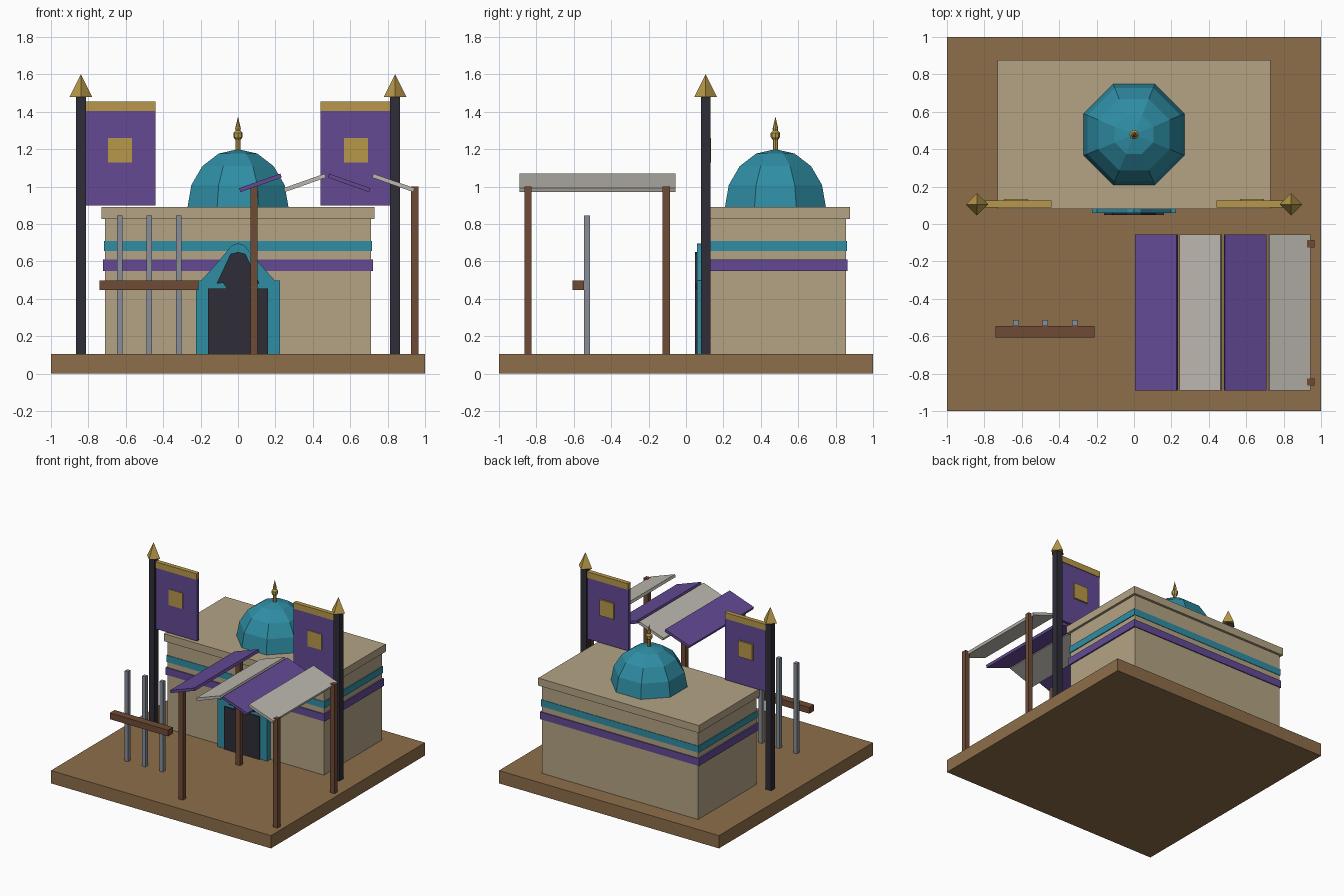
import bpy, bmesh, math

cube = bpy.data.objects.get("Cube")
if cube:
    bpy.data.objects.remove(cube, do_unlink=True)


def material(name, rgb):
    """Flat material from display values, stored as linear."""
    lin = [((c / 255 + 0.055) / 1.055) ** 2.4 for c in rgb] + [1]
    m = bpy.data.materials.new(name)
    m.use_nodes = True
    m.diffuse_color = lin
    m.node_tree.nodes["Principled BSDF"].inputs["Base Color"].default_value = lin
    return m


EARTH = material("earth brown", (141, 110, 74))
SAND = material("sandstone", (180, 164, 133))
TEAL = material("teal", (47, 141, 164))
PURPLE = material("purple", (99, 74, 148))
GOLD = material("gold", (184, 153, 74))
DARK = material("charcoal", (46, 45, 55))
WOOD = material("wood", (112, 75, 54))
CLOTH = material("pale cloth", (188, 184, 175))
STEEL = material("steel", (136, 143, 152))


def finish(name, bm, mat):
    bmesh.ops.recalc_face_normals(bm, faces=bm.faces)
    me = bpy.data.meshes.new(name)
    bm.to_mesh(me)
    bm.free()
    me.materials.append(mat)
    ob = bpy.data.objects.new(name, me)
    bpy.context.scene.collection.objects.link(ob)
    return ob


def box(name, mat, x, y, z):
    """Box from (min, max) pairs."""
    bm = bmesh.new()
    bmesh.ops.create_cube(bm, size=1)
    for v in bm.verts:
        v.co = [(lo + hi) / 2 + c * (hi - lo) for c, (lo, hi) in zip(v.co, (x, y, z))]
    return finish(name, bm, mat)


def around(c, half):
    return (c - half, c + half)


def lathe(name, mat, profile, sides, x, y, turn=0):
    """Faceted solid from (radius, z) points; radius 0 closes to a tip."""
    bm = bmesh.new()
    rings = []
    for r, z in profile:
        n = sides if r else 1
        angles = [turn + math.tau * i / sides for i in range(n)]
        rings.append([bm.verts.new((x + r * math.cos(a), y + r * math.sin(a), z)) for a in angles])
    for a, b in zip(rings, rings[1:]):
        for i in range(sides):
            j = (i + 1) % sides
            corners = [a[i], a[j % len(a)], b[j % len(b)], b[i % len(b)]] if len(a) > 1 else [a[0], b[j], b[i]]
            bm.faces.new(list(dict.fromkeys(corners)))
    for ring in (rings[0], rings[-1]):
        if len(ring) > 1:
            bm.faces.new(ring)
    return finish(name, bm, mat)


def arch(name, mat, half, y):
    """Symmetric panel from the right half of its outline, extruded along y."""
    outline = half + [(-px, pz) for px, pz in reversed(half) if px]
    bm = bmesh.new()
    face = bm.faces.new([bm.verts.new((px, y[0], pz)) for px, pz in outline])
    out = bmesh.ops.extrude_face_region(bm, geom=[face])["geom"]
    bmesh.ops.translate(bm, vec=(0, y[1] - y[0], 0),
                        verts=[v for v in out if isinstance(v, bmesh.types.BMVert)])
    return finish(name, bm, mat)


G = 0.105   # ground level
MID = 0.478  # hall centre along y

# Ground and hall
box("ground_slab", EARTH, (-1, 1), (-1, 1), (0, G))
for name, mat, hx, hy, z in (
        ("hall_walls", SAND, 0.71, 0.378, (G, 0.84)),
        ("purple_band", PURPLE, 0.722, 0.386, (0.55, 0.61)),
        ("teal_band", TEAL, 0.717, 0.382, (0.655, 0.71)),
        ("roof_cornice", SAND, 0.73, 0.398, (0.828, 0.89))):
    box(name, mat, around(0, hx), around(MID, hy), z)

# Dome with finial
dome = [(0.292 * math.cos(a), 0.89 + 0.31 * math.sin(a))
        for a in (math.pi / 8 * i for i in range(4))] + [(0, 1.2)]
lathe("dome", TEAL, dome, 8, 0, MID, math.pi / 8)
lathe("finial", GOLD,
      [(0.014, 1.18), (0.014, 1.25), (0.025, 1.265), (0.025, 1.287),
       (0.013, 1.3), (0.015, 1.31), (0, 1.375)], 8, 0, MID)

# Doorway
arch("door_frame", TEAL,
     [(0.225, G), (0.225, 0.498), (0.197, 0.498), (0.1, 0.605), (0.035, 0.685), (0, 0.697)], (0.058, 0.11))
arch("door_opening", DARK,
     [(0.16, G), (0.16, 0.455), (0.06, 0.455), (0.08, 0.485), (0.115, 0.48),
      (0.04, 0.64), (0, 0.65)], (0.048, 0.08))

# Flag poles and banners
for side, s in (("left", 1), ("right", -1)):
    x, y = s * 0.84, 0.105

    def span(a, b):
        return tuple(sorted((s * a, s * b)))

    box(side + "_flag_pole", DARK, around(x, 0.026), around(y, 0.026), (G, 1.485))
    lathe(side + "_pole_tip", GOLD, [(0.06, 1.48), (0, 1.6)], 4, x, y)
    box(side + "_banner", PURPLE, span(0.44, 0.816), around(0.107, 0.012), (0.9, 1.41))
    box(side + "_banner_trim", GOLD, span(0.44, 0.816), around(0.107, 0.018), (1.405, 1.455))
    box(side + "_banner_emblem", GOLD, span(0.566, 0.695), (0.091, 0.133), (1.13, 1.26))

# Market awning: posts and tilted cloth strips
for x, column in ((0.085, "inner"), (0.945, "outer")):
    for y, row in ((-0.845, "front"), (-0.105, "back")):
        box(f"{row}_{column}_post", WOOD, around(x, 0.0195), around(y, 0.0195), (G, 1.0))
for i, (mat, tilt) in enumerate(((PURPLE, -1), (CLOTH, -1), (PURPLE, 1), (CLOTH, 1))):
    strip = box(f"awning_strip_{i + 1}", mat, around(0, 0.117), around(0, 0.418), around(0, 0.011))
    strip.location = (0.12 + 0.237 * i, -0.473, 1.02)
    strip.rotation_euler.y = tilt * 0.34

# Weapon rack
box("rack_rail", WOOD, (-0.74, -0.21), (-0.608, -0.545), (0.447, 0.498))
for i in range(3):
    box(f"rack_rod_{i + 1}", STEEL, around(-0.633 + 0.158 * i, 0.015), around(-0.529, 0.016), (G, 0.845))
